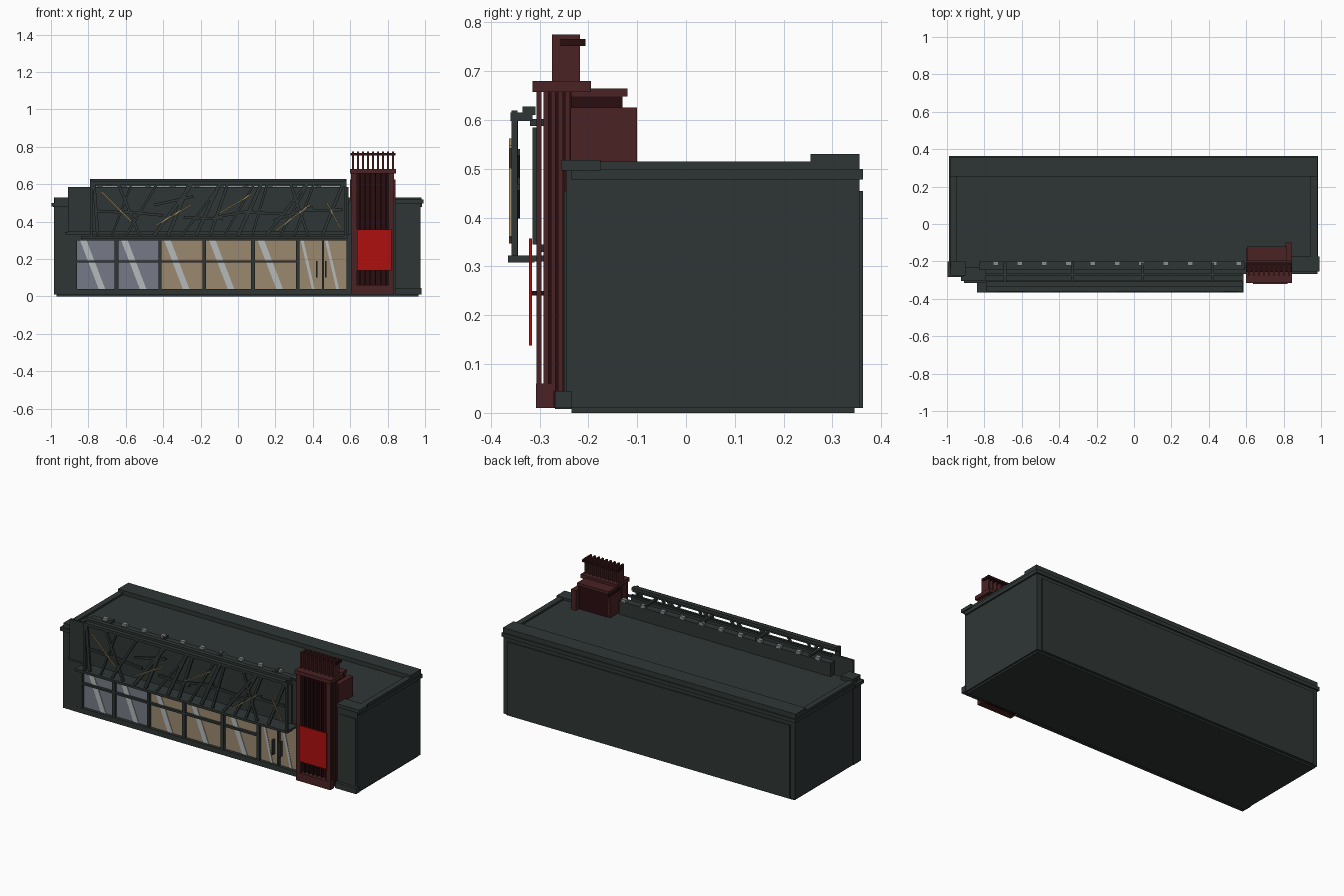
import bpy, math, random
from mathutils import Vector

cube = bpy.data.objects.get("Cube")
if cube:
    bpy.data.objects.remove(cube, do_unlink=True)
random.seed(4)


def material(name, r, g, b):
    m = bpy.data.materials.new(name)
    m.use_nodes = True
    m.diffuse_color = (r, g, b, 1)
    m.node_tree.nodes["Principled BSDF"].inputs["Base Color"].default_value = (r, g, b, 1)
    return m


SLATE = material("slate green", .028, .037, .036)
MAROON = material("maroon", .07, .016, .017)
DEEP = material("deep maroon", .022, .004, .005)
RED = material("sign red", .42, .005, .005)
TAN = material("warm glass", .33, .25, .16)
BLUE = material("cool glass", .18, .195, .24)
GLARE = material("pale reflection", .46, .49, .49)
GOLD = material("gold trim", .33, .23, .11)
LAMP = material("lamp grey", .25, .27, .27)


def mesh(name, verts, faces, mat):
    me = bpy.data.meshes.new(name)
    me.from_pydata(verts, [], faces)
    me.materials.append(mat)
    ob = bpy.data.objects.new(name, me)
    bpy.context.collection.objects.link(ob)
    return ob


def prism(name, outline, y0, y1, mat):
    """Extrude a four-point x,z outline (counter-clockwise from the front) from y0 to y1."""
    v = [(x, y, z) for y in (y0, y1) for x, z in outline]
    f = [(0, 1, 2, 3), (7, 6, 5, 4)]
    f += [(i, i + 4, (i + 1) % 4 + 4, (i + 1) % 4) for i in range(4)]
    return mesh(name, v, f, mat)


def box(name, x, y, z, mat=SLATE):
    return prism(name, [(x[0], z[0]), (x[1], z[0]), (x[1], z[1]), (x[0], z[1])], y[0], y[1], mat)


def bar(name, p, q, width, y, mat=SLATE):
    """Slanting bar between two x,z points."""
    a, b = Vector(p), Vector(q)
    d = (b - a).normalized()
    n = Vector((-d.y, d.x)) * width / 2
    return prism(name, [a - n, b - n, b + n, a + n], y[0], y[1], mat)


# Main building and roof
box("base_slab", (-.97, .965), (-.235, .345), (0, .01))
box("building_body", (-.98, .975), (-.235, .355), (.01, .48))
box("back_wall_panel", (-.95, .945), (.35, .363), (.01, .455))
box("cornice", (-.99, .985), (-.235, .363), (.478, .5))
box("roof_deck", (-.95, .945), (-.235, .26), (.495, .504))
box("back_parapet", (-.985, .98), (.255, .355), (.5, .53))
for side, x in (("right", (-.985, -.95)), ("left", (.945, .98))):
    box(side + "_parapet", x, (-.235, .255), (.5, .515))

# Corner piers
box("left_pier", (.84, .975), (-.245, -.2), (.01, .5))
box("left_pier_panel", (.852, .965), (-.25, -.24), (.045, .455))
box("left_pier_base", (.84, .98), (-.268, -.235), (.01, .045))
box("left_pier_cap", (.84, .993), (-.255, -.175), (.497, .518))
box("right_pier", (-.985, -.9), (-.27, -.2), (.01, .48))
box("right_pier_cap", (-.998, -.91), (-.283, -.2), (.48, .5))
box("right_pier_block", (-.98, -.9), (-.275, -.2), (.5, .528))
box("right_ledge", (-.925, -.79), (-.305, -.235), (.33, .345))

# Shop windows
panes = [(-.86, -.66), (-.64, -.425), (-.41, -.19), (-.17, .07), (.09, .31), (.33, .45), (.46, .58)]
edges = [-.91] + [x for p in panes for x in p] + [.605]
for i in range(0, len(edges), 2):
    box("window_post", (edges[i], edges[i + 1]), (-.267, -.23), (.01, .33))
box("window_sill", (-.93, .605), (-.268, -.23), (.008, .04))
box("window_head", (-.91, .605), (-.267, -.23), (.3, .33))
for i, (a, b) in enumerate(panes):
    box("window_glass", (a, b), (-.25, -.23), (.04, .3), BLUE if i < 2 else TAN)
    door = i > 4
    w = .015 if door else .035
    s = a + .005 if door else a + .015
    run = .06 if door else .1
    prism("glass_reflection", [(s + run, .04), (s + run + w, .04), (s + w, .3), (s, .3)],
          -.253, -.2495, GLARE)
    if not door:
        box("window_rail", (a, b), (-.265, -.245), (.181, .193))
for x in (.42, .47):
    box("door_handle", (x - .004, x + .004), (-.275, -.245), (.1, .19))

# Fascia and overhanging screen frame
box("fascia_wall", (-.83, .59), (-.245, -.2), (.325, .585))
box("fascia_panel", (-.91, .58), (-.315, -.303), (.345, .585))
box("soffit", (-.79, .585), (-.36, -.235), (.31, .322))
box("screen_bottom_beam", (-.84, .585), (-.365, -.31), (.308, .322))
box("screen_top_beam", (-.79, .58), (-.36, -.315), (.598, .615))
box("screen_top_rail", (-.79, .58), (-.335, -.308), (.61, .628))
for x in (-.79, .567):
    box("screen_post", (x, x + .013), (-.358, -.345), (.31, .62))
for x in (-.69, -.33, .045, .42):
    box("screen_strut", (x - .008, x + .008), (-.32, -.205), (.588, .602))
box("strut_rail", (-.79, .58), (-.275, -.265), (.588, .6))

# Crossing screen branches
for i in range(17):
    x = -.75 + i * .075
    lean = random.choice((-1, 1)) * random.uniform(.08, .24)
    end = min(max(x + lean, -.77), .56)
    bar("screen_branch", (x, .325), (end, .6), random.uniform(.01, .02), (-.356, -.344))
for i in range(8):
    x = -.77 + i * .16
    z = random.uniform(.36, .5)
    bar("screen_cross_branch", (x, z), (x + .21, z + random.uniform(-.03, .09)), .014, (-.352, -.34))

# Gold accents on the screen
for p, q in [((-.73, .56), (-.57, .40)), ((-.44, .38), (-.25, .49)), ((-.1, .445), (.07, .545)),
             ((.2, .35), (.385, .49)), ((.475, .5), (.55, .36))]:
    bar("gold_strip", p, q, .007, (-.363, -.356), GOLD)

# Spotlights along the fascia
for i in range(11):
    x = -.74 + i * .13
    box("spotlight", (x - .015, x + .015), (-.222, -.2), (.582, .6), LAMP)

# Feature tower
X0, X1 = .605, .835
box("tower_core", (X0 + .012, X1 - .012), (-.275, -.235), (.01, .66), DEEP)
box("tower_base", (X0, X1), (-.307, -.27), (.01, .06), MAROON)
box("tower_cap", (.6, .845), (-.315, -.195), (.657, .68), MAROON)
for x in (X0, X1 - .03):
    for j in range(5):
        y = -.306 + j * .0145
        box("tower_side_slat", (x, x + .03), (y, y + .01), (.045, .657), MAROON)
for i in range(6):
    x = .648 + i * .028
    box("tower_front_fin", (x, x + .006), (-.292, -.27), (.06, .657), DEEP)
box("tower_sign", (.635, .82), (-.322, -.316), (.138, .357), RED)
for x in (.66, .79):
    box("sign_bracket", (x, x + .008), (-.317, -.27), (.24, .25), DEEP)

# Tower rooftop housing
box("tower_rear_box", (.61, .812), (-.24, -.13), (.5, .65), DEEP)
box("rear_box_rim", (.605, .815), (-.235, -.12), (.648, .665), MAROON)
box("rear_side_box", (.81, .842), (-.237, -.1), (.505, .626), MAROON)
box("rear_side_box_right", (.6, .615), (-.237, -.13), (.505, .626), MAROON)

# Crown of upright fins
for i in range(9):
    x = .61 + i * .0268
    box("crown_fin", (x, x + .009), (-.275, -.217), (.68, .775), MAROON)
box("crown_bar", (.602, .842), (-.257, -.206), (.752, .766), DEEP)
